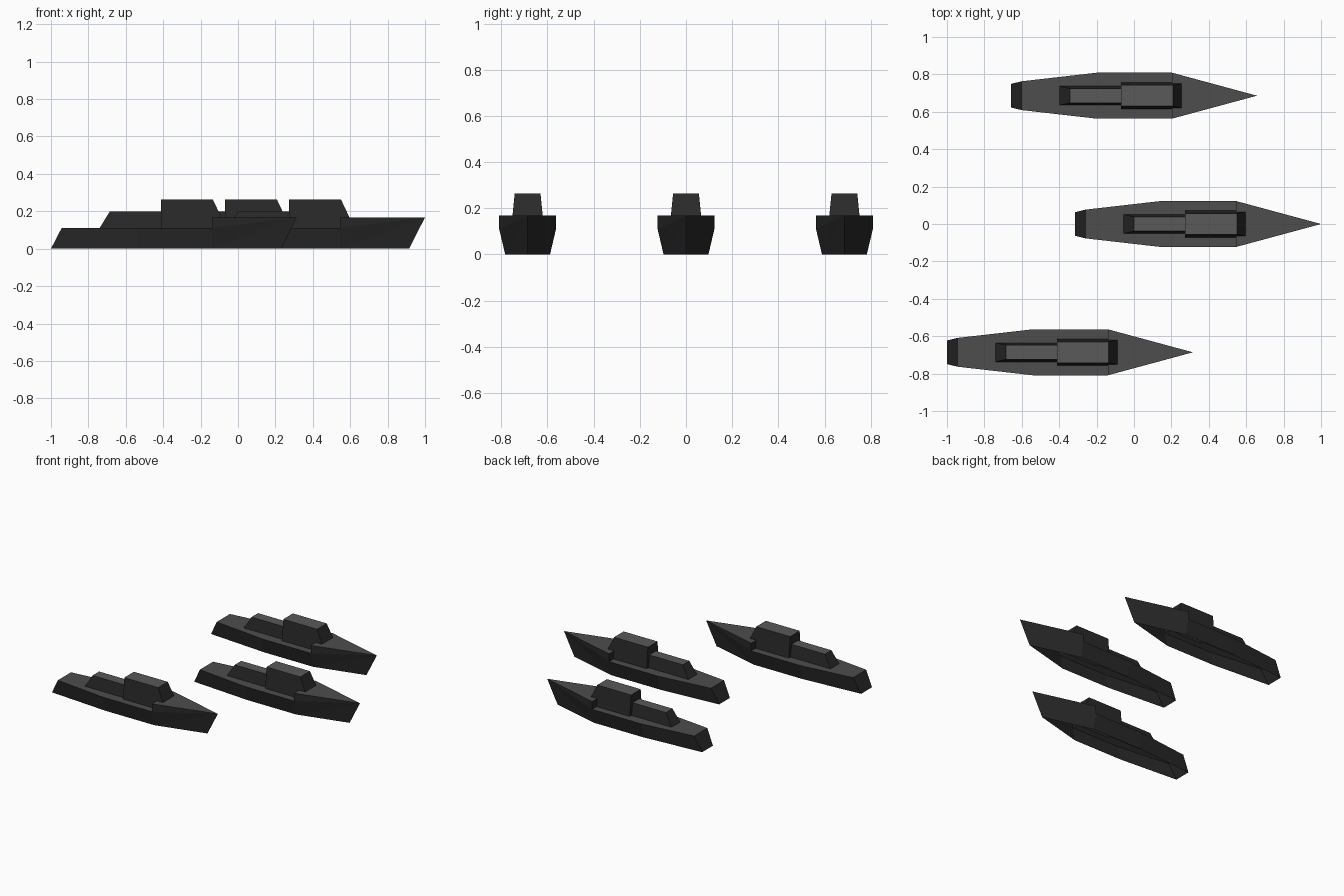
import bpy, bmesh

if "Cube" in bpy.data.objects:
    bpy.data.objects.remove(bpy.data.objects["Cube"])


def material(name, v):
    m = bpy.data.materials.new(name)
    m.diffuse_color = (v, v, v, 1)
    m.use_nodes = True
    m.node_tree.nodes["Principled BSDF"].inputs["Base Color"].default_value = m.diffuse_color
    return m


paints = [material("side_paint", 0.022), material("deck_paint", 0.075),
          material("roof_paint", 0.1)]


def finish(bm, name):
    """Turn a closed bmesh into a linked object."""
    bmesh.ops.recalc_face_normals(bm, faces=bm.faces)
    mesh = bpy.data.meshes.new(name)
    bm.to_mesh(mesh)
    bm.free()
    ob = bpy.data.objects.new(name, mesh)
    bpy.context.collection.objects.link(ob)
    return ob


def ring(bm, xb, zb, wb, xt, zt, wt):
    """Trapezoid section: bottom and top pairs."""
    pts = [(xb, -wb, zb), (xb, wb, zb), (xt, wt, zt), (xt, -wt, zt)]
    return [bm.verts.new(p) for p in pts]


def bridge_rings(bm, a, b):
    for i in range(4):
        j = (i + 1) % 4
        bm.faces.new((a[i], a[j], b[j], b[i]))


def make_hull():
    bm = bmesh.new()
    # stern, start and end of the full-width middle
    rings = [ring(bm, xb, 0, wb, xt, 0.11, wt) for xb, wb, xt, wt in (
        (-0.315, 0.063, -0.258, 0.077),
        (0.145, 0.097, 0.145, 0.123),
        (0.545, 0.097, 0.545, 0.123))]
    bm.faces.new(rings[0])
    for a, b in zip(rings, rings[1:]):
        bridge_rings(bm, a, b)
    # raised foredeck running to a pointed bow
    b0, b1, d1, d0 = rings[-1]
    t0 = bm.verts.new((0.545, -0.123, 0.168))
    t1 = bm.verts.new((0.545, 0.123, 0.168))
    tip = bm.verts.new((1.0, 0, 0.168))
    keel = bm.verts.new((0.915, 0, 0))
    bm.faces.new((d0, d1, t1, t0))
    bm.faces.new((t0, t1, tip))
    bm.faces.new((b0, b1, keel))
    for b, d, t in ((b0, d0, t0), (b1, d1, t1)):
        bm.faces.new((d, tip, t))
        bm.faces.new((b, tip, d))
        bm.faces.new((b, keel, tip))
    return finish(bm, "hull")


def make_block(name, back, front, wb, wt, top):
    """Tapered deckhouse sunk a little into the deck; ends are (base x, top x)."""
    bm = bmesh.new()
    z = 0.09
    k = (top - z) / (top - 0.11)
    xb, xf = (e[1] + (e[0] - e[1]) * k for e in (back, front))
    w = wt + (wb - wt) * k
    a = ring(bm, xb, z, w, back[1], top, wt)
    b = ring(bm, xf, z, w, front[1], top, wt)
    bm.faces.new(a)
    bm.faces.new(b)
    bridge_rings(bm, a, b)
    ob = finish(bm, name)
    ob.hide_render = True
    return ob


# join hull and deckhouses into one skin
hull = make_hull()
blocks = [
    make_block("bridge", (0.273, 0.273), (0.623, 0.55), 0.071, 0.056, 0.264),
    make_block("aft_cabin", (-0.055, 0.0), (0.3, 0.3), 0.051, 0.038, 0.2),
]
for block in blocks:
    mod = hull.modifiers.new(block.name, 'BOOLEAN')
    mod.operation = 'UNION'
    mod.solver = 'EXACT'
    mod.object = block
graph = bpy.context.evaluated_depsgraph_get()
ship_mesh = bpy.data.meshes.new_from_object(hull.evaluated_get(graph))
for ob in [hull] + blocks:
    bpy.data.objects.remove(ob)

# open underside, darker sides, lighter decks and roofs
bm = bmesh.new()
bm.from_mesh(ship_mesh)
bottom = [f for f in bm.faces if all(v.co.z < 0.001 for v in f.verts)]
bmesh.ops.delete(bm, geom=bottom, context='FACES')
for f in bm.faces:
    f.material_index = 0 if f.normal.z < 0.9 else (
        2 if f.calc_center_median().z > 0.18 else 1)
bm.to_mesh(ship_mesh)
bm.free()
ship_mesh.materials.clear()
for p in paints:
    ship_mesh.materials.append(p)
mats = [0 if p.normal.z < 0.9 else (2 if p.center.z > 0.18 else 1)
        for p in ship_mesh.polygons]
ship_mesh.polygons.foreach_set("material_index", mats)

# three identical ships in formation
for label, x, y in (("lead", 0, 0), ("left", -0.3425, 0.686), ("right", -0.685, -0.686)):
    ob = bpy.data.objects.new(f"{label}_ship", ship_mesh)
    ob.location = (x, y, 0)
    bpy.context.collection.objects.link(ob)
